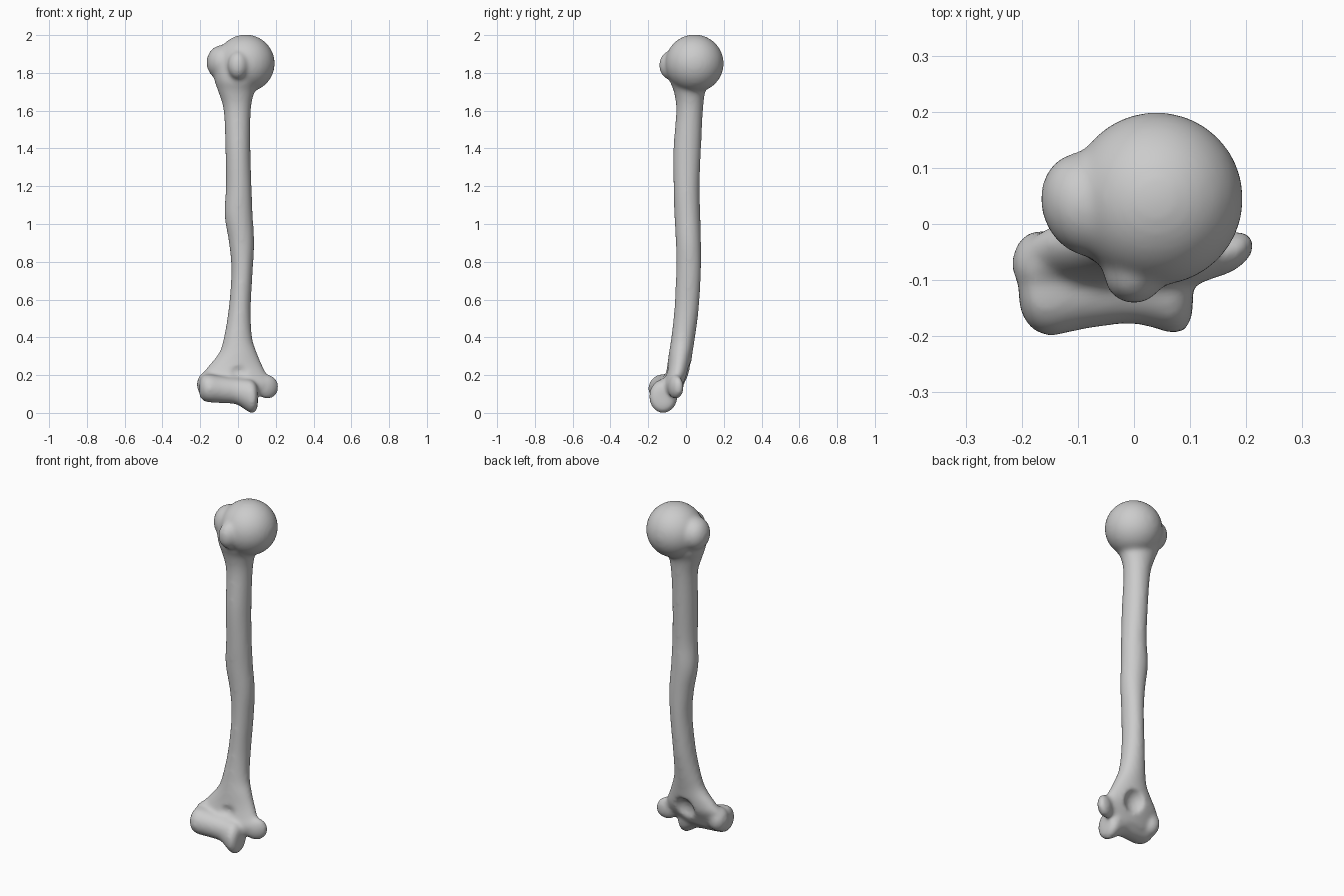
import bpy, bmesh, math
from mathutils import Vector, Matrix

if "Cube" in bpy.data.objects:
    bpy.data.objects.remove(bpy.data.objects["Cube"])

SEG = 32


def smooth_rows(rows, steps=4):
    # Catmull-Rom interpolation of the section table
    v = [Vector(r) for r in rows]
    out = []
    for i in range(len(v) - 1):
        a, b, c, d = v[max(i - 1, 0)], v[i], v[i + 1], v[min(i + 2, len(v) - 1)]
        for k in range(steps):
            t = k / steps
            out.append(b + (c - a) * (0.5 * t) + (a * 2 - b * 5 + c * 4 - d) * (0.5 * t * t)
                       + (b * 3 - a - c * 3 + d) * (0.5 * t ** 3))
    return out + [v[-1]]


def loft(bm, rows, along_x=False):
    # each row: position on the axis, then low/high limits on the two cross axes
    rings = []
    for s, a0, a1, b0, b1 in smooth_rows(rows):
        ring = []
        for k in range(SEG):
            t = 2 * math.pi * k / SEG
            a = (a0 + a1) / 2 + (a1 - a0) / 2 * math.cos(t)
            b = (b0 + b1) / 2 + (b1 - b0) / 2 * math.sin(t)
            ring.append(bm.verts.new((s, a, b) if along_x else (a, b, s)))
        rings.append(ring)
    faces = [bm.faces.new((r[k], r[(k + 1) % SEG], q[(k + 1) % SEG], q[k]))
             for r, q in zip(rings, rings[1:]) for k in range(SEG)]
    faces += [bm.faces.new(rings[0]), bm.faces.new(rings[-1])]
    bmesh.ops.recalc_face_normals(bm, faces=faces)


def blob(bm, centre, radii, turn=0):
    m = (Matrix.Translation(centre) @ Matrix.Rotation(math.radians(turn), 4, 'Z')
         @ Matrix.Diagonal((*radii, 1)))
    bmesh.ops.create_uvsphere(bm, u_segments=32, v_segments=20, radius=1, matrix=m)


def make(name, bm):
    mesh = bpy.data.meshes.new(name)
    bm.to_mesh(mesh)
    bm.free()
    ob = bpy.data.objects.new(name, mesh)
    bpy.context.collection.objects.link(ob)
    return ob


bm = bmesh.new()

# shaft with flared ends: z, x limits, y limits
loft(bm, [
    (0.09, -0.17, 0.10, -0.13, -0.04),
    (0.15, -0.205, 0.17, -0.125, -0.01),
    (0.20, -0.195, 0.155, -0.112, 0.015),
    (0.25, -0.155, 0.13, -0.10, 0.025),
    (0.32, -0.10, 0.10, -0.09, 0.035),
    (0.40, -0.075, 0.075, -0.078, 0.048),
    (0.55, -0.05, 0.068, -0.062, 0.068),
    (0.75, -0.035, 0.078, -0.053, 0.08),
    (0.90, -0.048, 0.086, -0.054, 0.08),
    (1.05, -0.072, 0.078, -0.062, 0.076),
    (1.20, -0.064, 0.072, -0.066, 0.072),
    (1.40, -0.067, 0.066, -0.067, 0.08),
    (1.60, -0.076, 0.068, -0.052, 0.09),
    (1.70, -0.105, 0.088, -0.064, 0.102),
    (1.76, -0.125, 0.125, -0.085, 0.13),
    (1.84, -0.14, 0.14, -0.08, 0.13),
])

# ball head and the two bumps beside it
blob(bm, (0.04, 0.045, 1.85), (0.155, 0.155, 0.153))
blob(bm, (-0.085, 0.035, 1.855), (0.08, 0.095, 0.092), 20)
blob(bm, (0.0, -0.085, 1.84), (0.055, 0.058, 0.075))

# elbow joint roller: x, y limits, z limits
loft(bm, [
    (-0.205, -0.15, -0.07, 0.09, 0.17),
    (-0.185, -0.185, -0.05, 0.065, 0.2),
    (-0.15, -0.2, -0.045, 0.055, 0.205),
    (-0.09, -0.188, -0.045, 0.052, 0.195),
    (-0.01, -0.178, -0.045, 0.045, 0.185),
    (0.04, -0.187, -0.045, 0.015, 0.18),
    (0.072, -0.197, -0.045, -0.003, 0.175),
    (0.095, -0.185, -0.06, 0.01, 0.155),
    (0.105, -0.16, -0.08, 0.035, 0.13),
], along_x=True)

# side knobs above the elbow
blob(bm, (0.155, -0.055, 0.137), (0.065, 0.036, 0.064), 25)
blob(bm, (-0.165, -0.07, 0.15), (0.053, 0.06, 0.07))

bone = make("upper_arm_bone", bm)

# hollows above the elbow joint, back and front
cut = bmesh.new()
blob(cut, (0.005, 0.04, 0.18), (0.075, 0.07, 0.085))
blob(cut, (0.01, -0.14, 0.225), (0.075, 0.05, 0.045))
cutter = make("hollow_cutter", cut)
cutter.hide_render = True
cutter.hide_set(True)


def remesh(size):
    mod = bone.modifiers.new("fuse", 'REMESH')
    mod.mode = 'VOXEL'
    mod.voxel_size = size
    mod.use_smooth_shade = True


# fuse parts, carve hollows, blend the joins
remesh(0.009)
mod = bone.modifiers.new("carve", 'BOOLEAN')
mod.operation = 'DIFFERENCE'
mod.solver = 'EXACT'
mod.object = cutter
remesh(0.009)
mod = bone.modifiers.new("blend", 'SMOOTH')
mod.factor = 0.5
mod.iterations = 14
for p in bone.data.polygons:
    p.use_smooth = True
